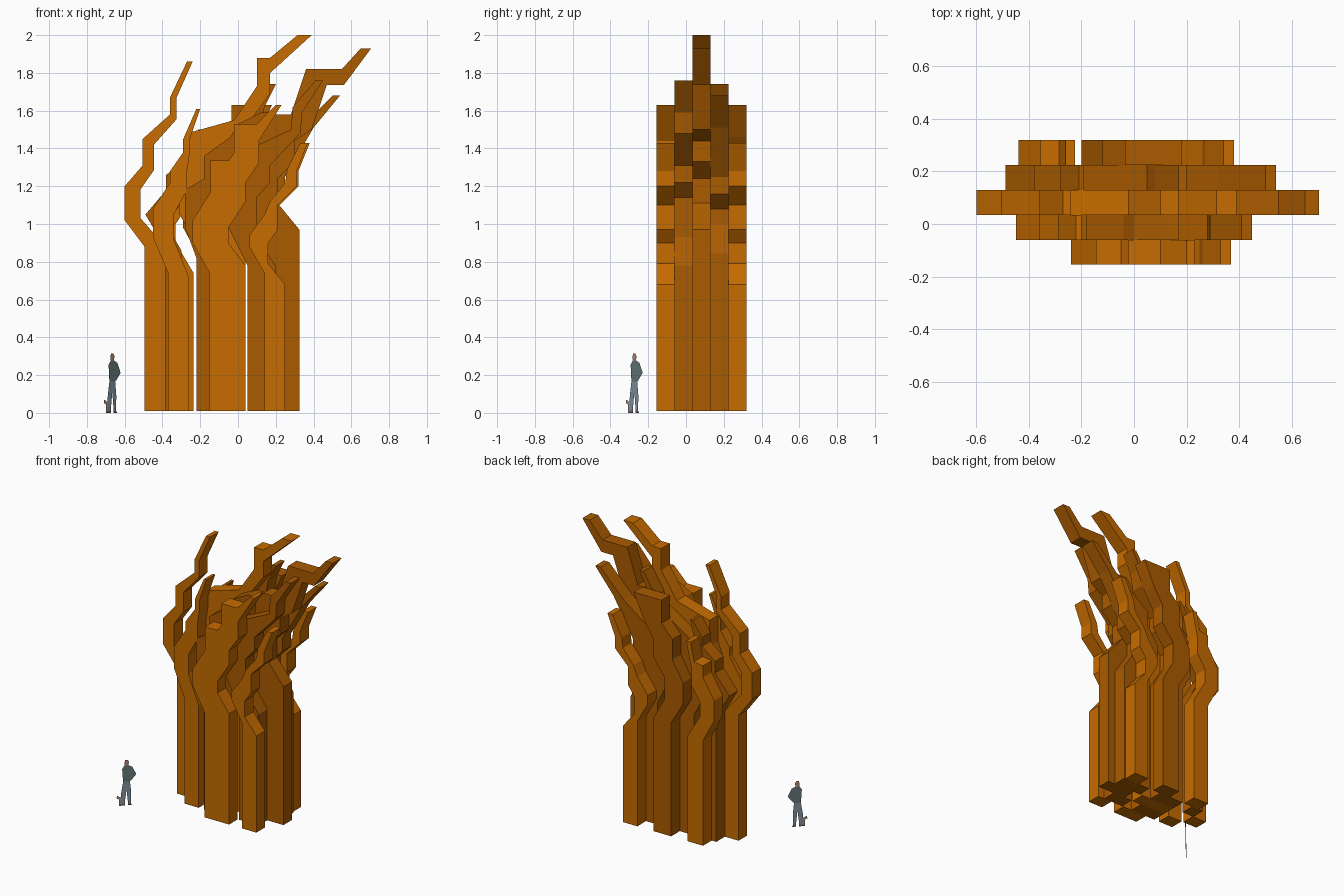
import bpy, bmesh
from math import sqrt

BASE = 0.01      # trunks start slightly above the figure's feet
DEPTH = 0.095    # thickness of one slab layer
Y0 = -0.155      # front of the first layer


def material(name, rgb):
    m = bpy.data.materials.new(name)
    m.diffuse_color = (*rgb, 1)
    return m


bright = material("bright_rust", (0.57, 0.15, 0.0))
dark = material("dark_rust", (0.40, 0.105, 0.0))


def make_object(name, bm, mat):
    mesh = bpy.data.meshes.new(name)
    bm.to_mesh(mesh)
    bm.free()
    mesh.materials.append(mat)
    ob = bpy.data.objects.new(name, mesh)
    bpy.context.collection.objects.link(ob)
    return ob


def trunk(name, layer, left, right, mat, shift=0.0):
    """Extrude one zigzag trunk, outlined by its left and right edges."""
    pts = [(left[0][0], BASE)] + left + right[::-1] + [(right[0][0], BASE)]
    y = Y0 + layer * DEPTH
    bm = bmesh.new()
    face = bm.faces.new([bm.verts.new((x + shift, y, z)) for x, z in pts])
    ext = bmesh.ops.extrude_face_region(bm, geom=[face])
    verts = [g for g in ext["geom"] if isinstance(g, bmesh.types.BMVert)]
    bmesh.ops.translate(bm, verts=verts, vec=(0, DEPTH, 0))
    bmesh.ops.recalc_face_normals(bm, faces=bm.faces)
    make_object(name, bm, mat)


# Front layer; its thin trunk is repeated in the back layer
thin_l = [(.14, .74), (.06, .88), (.06, .94), (.14, 1.05), (.17, 1.12),
          (.25, 1.22), (.26, 1.29), (.33, 1.43)]
thin_r = [(.25, .68), (.16, .79), (.16, .90), (.21, .97), (.21, 1.10),
          (.31, 1.20), (.31, 1.28), (.37, 1.43)]
trunk("front_wide_trunk", 0,
      [(-.15, .74), (-.24, .90), (-.24, 1.02), (-.145, 1.17), (-.145, 1.335),
       (-.05, 1.335), (-.02, 1.38), (-.02, 1.53), (.10, 1.53), (.20, 1.63)],
      [(.04, .78), (-.05, .90), (-.05, .98), (.04, 1.12), (.04, 1.22),
       (.11, 1.32), (.11, 1.44), (.23, 1.63)], bright)
trunk("front_thin_trunk", 0, thin_l, thin_r, bright)
trunk("back_thin_trunk", 4, thin_l, thin_r, bright, .01)

# Rest of the back layer
trunk("back_left_trunk", 4,
      [(-.355, .74), (-.44, .90), (-.44, 1.04), (-.355, 1.18), (-.355, 1.26),
       (-.285, 1.27), (-.26, 1.40)],
      [(-.235, .74), (-.33, .90), (-.33, 1.00), (-.265, 1.10), (-.265, 1.22),
       (-.225, 1.40)], bright)
trunk("back_centre_trunk", 4,
      [(-.11, .80), (-.20, .95), (-.20, 1.10), (-.12, 1.24), (-.12, 1.38),
       (-.035, 1.47), (-.035, 1.63)],
      [(.025, .80), (-.06, .95), (-.06, 1.10), (.03, 1.22), (.03, 1.35),
       (.10, 1.46), (.18, 1.63)], dark)

# Second layer
trunk("second_left_trunk", 1,
      [(-.37, .74), (-.45, .93), (-.45, 1.08), (-.36, 1.22), (-.36, 1.28),
       (-.29, 1.38), (-.29, 1.45), (-.22, 1.61)],
      [(-.26, .72), (-.34, .92), (-.34, 1.05), (-.27, 1.18), (-.27, 1.28),
       (-.255, 1.38), (-.255, 1.45), (-.20, 1.61)], bright)
trunk("second_centre_trunk", 1,
      [(-.22, .82), (-.28, .98), (-.28, 1.18), (-.18, 1.24), (-.18, 1.36),
       (-.04, 1.46), (0, 1.53), (.12, 1.59)],
      [(-.03, .82), (-.10, .96), (-.10, 1.10), (-.03, 1.22), (-.03, 1.32),
       (.08, 1.46), (.17, 1.59)], dark)
trunk("second_right_trunk", 1,
      [(.05, .78), (-.05, .98), (-.05, 1.16), (.02, 1.28), (.02, 1.38),
       (.28, 1.50), (.29, 1.62), (.41, 1.76)],
      [(.20, .78), (.10, .93), (.10, 1.14), (.17, 1.22), (.17, 1.31),
       (.33, 1.48), (.34, 1.59), (.45, 1.76)], dark)

# Middle layer, the tallest
trunk("middle_left_trunk", 2,
      [(-.495, .88), (-.60, 1.02), (-.60, 1.20), (-.505, 1.31), (-.505, 1.45),
       (-.36, 1.58), (-.36, 1.67), (-.27, 1.86)],
      [(-.385, .88), (-.515, 1.03), (-.515, 1.185), (-.445, 1.285),
       (-.445, 1.42), (-.325, 1.555), (-.325, 1.67), (-.24, 1.86)], bright)
trunk("middle_centre_trunk", 2,
      [(-.22, .90), (-.31, 1.05), (-.31, 1.20), (-.27, 1.30), (-.27, 1.48),
       (-.02, 1.55), (.10, 1.73), (.10, 1.88), (.17, 1.88), (.315, 2.0)],
      [(.04, .90), (-.04, 1.05), (-.04, 1.20), (.06, 1.33), (.06, 1.54),
       (.17, 1.69), (.17, 1.80), (.22, 1.845), (.39, 2.0)], bright)
trunk("middle_right_trunk", 2,
      [(.11, .92), (0, 1.07), (0, 1.22), (.11, 1.36), (.11, 1.50),
       (.17, 1.58), (.28, 1.58), (.36, 1.82), (.55, 1.82), (.65, 1.93)],
      [(.325, .97), (.21, 1.11), (.21, 1.24), (.30, 1.33), (.30, 1.44),
       (.39, 1.50), (.47, 1.735), (.56, 1.735), (.705, 1.93)], dark)

# Fourth layer
trunk("fourth_left_trunk", 3,
      [(-.39, .88), (-.49, 1.05), (-.38, 1.18), (-.38, 1.26), (-.28, 1.34),
       (-.28, 1.40), (-.21, 1.50)],
      [(-.30, .86), (-.38, 1.00), (-.28, 1.14), (-.28, 1.22), (-.22, 1.30),
       (-.22, 1.38), (-.19, 1.50)], dark)
trunk("fourth_centre_trunk", 3,
      [(-.22, .85), (-.29, .98), (-.29, 1.12), (-.20, 1.24), (-.20, 1.36),
       (.05, 1.52), (.08, 1.60), (.17, 1.74)],
      [(-.03, .85), (-.11, .98), (-.11, 1.10), (-.02, 1.22), (-.02, 1.34),
       (.12, 1.50), (.14, 1.62), (.20, 1.74)], dark)
trunk("fourth_right_trunk", 3,
      [(.06, .86), (-.01, 1.00), (-.01, 1.10), (.07, 1.22), (.07, 1.32),
       (.32, 1.50), (.50, 1.68)],
      [(.27, .845), (.17, 1.00), (.17, 1.08), (.25, 1.16), (.25, 1.25),
       (.40, 1.51), (.54, 1.68)], dark)


# Flat scale figure and dog, standing on a diagonal plane
def cutout(name, pts, rgb):
    bm = bmesh.new()
    bm.faces.new([bm.verts.new((-.664 + u / sqrt(2), -.272 + u / sqrt(2), z))
                  for u, z in pts])
    make_object(name, bm, material(name + "_colour", rgb))


cutout("figure_head", [(-.013, .275), (.010, .275), (.014, .300), (.006, .315),
                       (-.010, .315), (-.016, .300)], (.45, .24, .17))
cutout("figure_shirt", [(-.024, .165), (.020, .165), (.018, .205), (.036, .215),
                        (.022, .240), (.022, .222), (.010, .180), (.024, .168),
                        (.060, .212), (.036, .265), (.010, .278), (-.014, .278),
                        (-.030, .255)], (.13, .19, .19))
cutout("figure_jeans", [(-.040, .012), (-.014, .012), (-.002, .11),
                        (.008, .012), (.026, .012), (.028, .09), (.020, .165),
                        (-.024, .165), (-.036, .09)], (.22, .29, .36))
cutout("figure_left_shoe", [(-.042, 0), (-.014, 0), (-.014, .012),
                            (-.040, .012)], (.16, .12, .10))
cutout("figure_right_shoe", [(.008, 0), (.034, 0), (.026, .012),
                             (.008, .012)], (.16, .12, .10))
cutout("dog", [(-.050, 0), (-.012, 0), (-.012, .045), (-.022, .068),
               (-.038, .058), (-.062, .070), (-.066, .052), (-.050, .045)],
       (.40, .32, .25))
